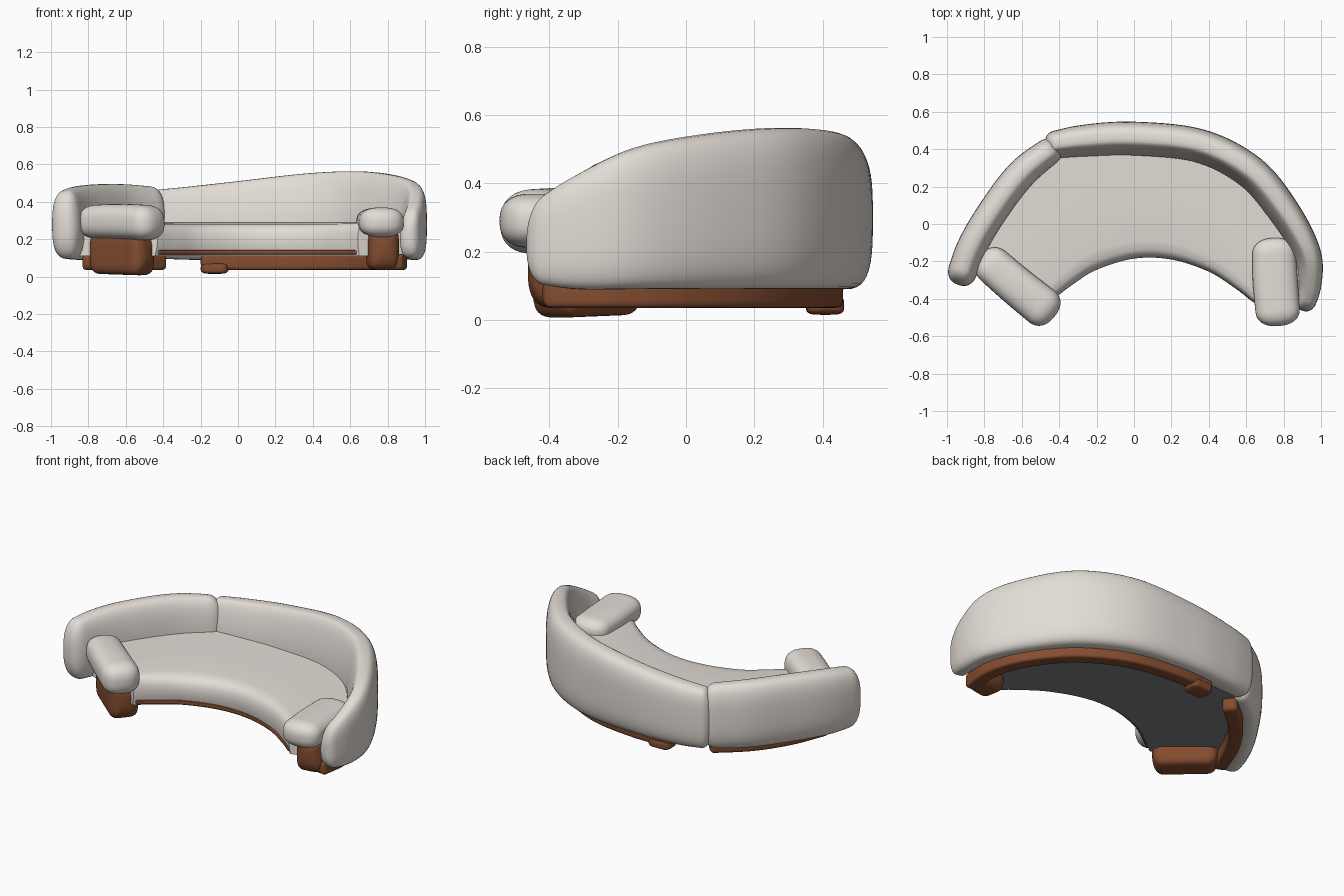
import bpy, bmesh, math
from mathutils import Vector

if "Cube" in bpy.data.objects:
    bpy.data.objects.remove(bpy.data.objects["Cube"], do_unlink=True)


def make_material(name, rgb):
    mat = bpy.data.materials.new(name)
    mat.use_nodes = True
    color = (*rgb, 1)
    mat.diffuse_color = color
    bsdf = mat.node_tree.nodes["Principled BSDF"]
    bsdf.inputs["Base Color"].default_value = color
    bsdf.inputs["Roughness"].default_value = 0.8
    return mat


fabric = make_material("warm grey fabric", (0.77, 0.72, 0.67))
wood = make_material("red brown wood", (0.23, 0.073, 0.029))
lining = make_material("dark underside", (0.21, 0.22, 0.23))


def spline(points, u):
    """Catmull-Rom interpolation of tuples, u from 0 to 1."""
    pts = [Vector(p) for p in points]
    pts = [2 * pts[0] - pts[1]] + pts + [2 * pts[-1] - pts[-2]]
    f = u * (len(points) - 1)
    i = min(int(f), len(points) - 2)
    t = f - i
    a, b, c, d = pts[i:i + 4]
    return 0.5 * (2 * b + (c - a) * t + (2 * a - 5 * b + 4 * c - d) * t ** 2
                  + (3 * b - a - 3 * c + d) * t ** 3)


def finish(name, rings, materials):
    """Skin closed rings, cap both ends and shade smooth."""
    bm = bmesh.new()
    loops = [[bm.verts.new(p) for p in ring] for ring in rings]
    n = len(rings[0])
    for a, b in zip(loops, loops[1:]):
        for k in range(n):
            bm.faces.new((a[k], a[(k + 1) % n], b[(k + 1) % n], b[k]))
    bm.faces.new(loops[0])
    bm.faces.new(loops[-1])
    bmesh.ops.recalc_face_normals(bm, faces=bm.faces)
    if len(materials) > 1:
        for face in bm.faces:
            face.normal_update()
            face.material_index = int(face.normal.z < -0.9)
    mesh = bpy.data.meshes.new(name)
    bm.to_mesh(mesh)
    bm.free()
    for mat in materials:
        mesh.materials.append(mat)
    obj = bpy.data.objects.new(name, mesh)
    bpy.context.collection.objects.link(obj)
    bpy.ops.object.select_all(action='DESELECT')
    obj.select_set(True)
    bpy.context.view_layer.objects.active = obj
    bpy.ops.object.shade_smooth_by_angle(angle=math.radians(50))


def cushion(name, stations, mat, cap, power=3.0, lean=0.0, samples=64, sides=40):
    """Sweep a rounded section; a station is (x, y, bottom, top, width)."""
    rows = [spline(stations, (1 - math.cos(math.pi * i / samples)) / 2)
            for i in range(samples + 1)]
    flat = [Vector((r[0], r[1])) for r in rows]
    length = [0]
    for a, b in zip(flat, flat[1:]):
        length.append(length[-1] + (b - a).length)
    rings = []
    for i, row in enumerate(rows):
        tangent = (flat[min(i + 1, samples)] - flat[max(i - 1, 0)]).normalized()
        inward = Vector((tangent.y, -tangent.x))
        near = min(length[i], length[-1] - length[i], cap) / cap
        scale = max(0.03, (1 - (1 - near) ** 2.4) ** (1 / 2.4))
        ring = []
        for k in range(sides):
            ang = 2 * math.pi * k / sides
            c, s = math.cos(ang), math.sin(ang)
            across = math.copysign(abs(c) ** (2 / power), c)
            up = math.copysign(abs(s) ** (2 / power), s)
            if across > 0:
                across *= 1 - lean * max(0, up)
            p = flat[i] + inward * across * scale * row[4] / 2
            z = (row[2] + row[3]) / 2 + up * scale * (row[3] - row[2]) / 2
            ring.append((p.x, p.y, z))
        rings.append(ring)
    finish(name, rings, [mat])


# Long curved backrest and the shorter side backrest, touching at the corner
cushion("main_backrest", [
    (-0.475, 0.415, 0.10, 0.46, 0.14), (-0.27, 0.445, 0.09, 0.48, 0.17),
    (0.0, 0.457, 0.09, 0.51, 0.18), (0.35, 0.418, 0.09, 0.55, 0.18),
    (0.62, 0.28, 0.09, 0.563, 0.18), (0.80, 0.07, 0.09, 0.547, 0.17),
    (0.925, -0.15, 0.09, 0.505, 0.145), (0.94, -0.32, 0.09, 0.425, 0.125),
    (0.905, -0.465, 0.11, 0.33, 0.1)], fabric, 0.06, 3.2, 0.4, 96)
cushion("side_backrest", [
    (-0.94, -0.325, 0.10, 0.45, 0.155), (-0.87, -0.13, 0.09, 0.48, 0.16),
    (-0.76, 0.06, 0.09, 0.493, 0.16), (-0.60, 0.27, 0.09, 0.493, 0.16),
    (-0.40, 0.43, 0.09, 0.475, 0.14)], fabric, 0.09, 2.8, 0.15, 80)

# Curved seat with a rounded front edge and dark underside
front_edge = [(-0.43, -0.40), (-0.33, -0.325), (-0.2, -0.245), (0.0, -0.185),
              (0.2, -0.19), (0.4, -0.255), (0.55, -0.35), (0.64, -0.42)]
back_edge = [(-0.86, -0.2), (-0.73, 0.02), (-0.5, 0.34), (0.0, 0.42),
             (0.4, 0.37), (0.7, 0.13), (0.87, -0.13), (0.93, -0.34)]
profile = [(1, 0.11), (1, 0.291), (0.5, 0.289), (0.15, 0.285), (0.07, 0.278),
           (0.03, 0.262), (0.01, 0.235), (0, 0.2), (0.01, 0.15), (0.03, 0.11)]
seat_rings = []
for i in range(49):
    f, b = spline(front_edge, i / 48), spline(back_edge, i / 48)
    seat_rings.append([(*f.lerp(b, t), z) for t, z in profile])
finish("seat", seat_rings, [fabric, lining])

# Thin wooden trim under the front edge of the seat
cushion("seat_trim", [(x, y + 0.018, 0.118, 0.142, 0.03) for x, y in front_edge],
        wood, 0.01, 6)

# Armrest cushions
cushion("right_armrest", [(-0.82, -0.165, 0.205, 0.38, 0.2),
                          (-0.63, -0.33, 0.2, 0.388, 0.21),
                          (-0.425, -0.495, 0.19, 0.38, 0.22)], fabric, 0.1, 2.6)
cushion("left_armrest", [(0.745, -0.075, 0.22, 0.365, 0.225),
                         (0.755, -0.3, 0.215, 0.368, 0.24),
                         (0.775, -0.545, 0.21, 0.37, 0.235)], fabric, 0.09, 2.6)

# Wooden blocks that carry the armrests
cushion("right_arm_block", [(-0.765, -0.17, 0.015, 0.24, 0.17),
                            (-0.475, -0.41, 0.005, 0.24, 0.17)], wood, 0.07, 4.5)
cushion("left_arm_block", [(0.755, -0.27, 0.035, 0.26, 0.165),
                           (0.79, -0.46, 0.035, 0.26, 0.165)], wood, 0.07, 4.5)

# Wooden base rails and the back foot
cushion("main_rail", [(x, y, 0.035, 0.12, 0.085) for x, y in [
    (-0.2, 0.41), (0.05, 0.415), (0.35, 0.365), (0.62, 0.21),
    (0.8, -0.02), (0.86, -0.22), (0.84, -0.42)]], wood, 0.03, 5)
cushion("side_rail", [(x, y, 0.035, 0.12, 0.085) for x, y in [
    (-0.8, -0.22), (-0.71, 0.0), (-0.58, 0.19), (-0.4, 0.35)]], wood, 0.03, 5)
cushion("back_foot", [(-0.2, 0.405, 0.015, 0.07, 0.11),
                      (-0.05, 0.41, 0.015, 0.07, 0.11)], wood, 0.04, 4)
